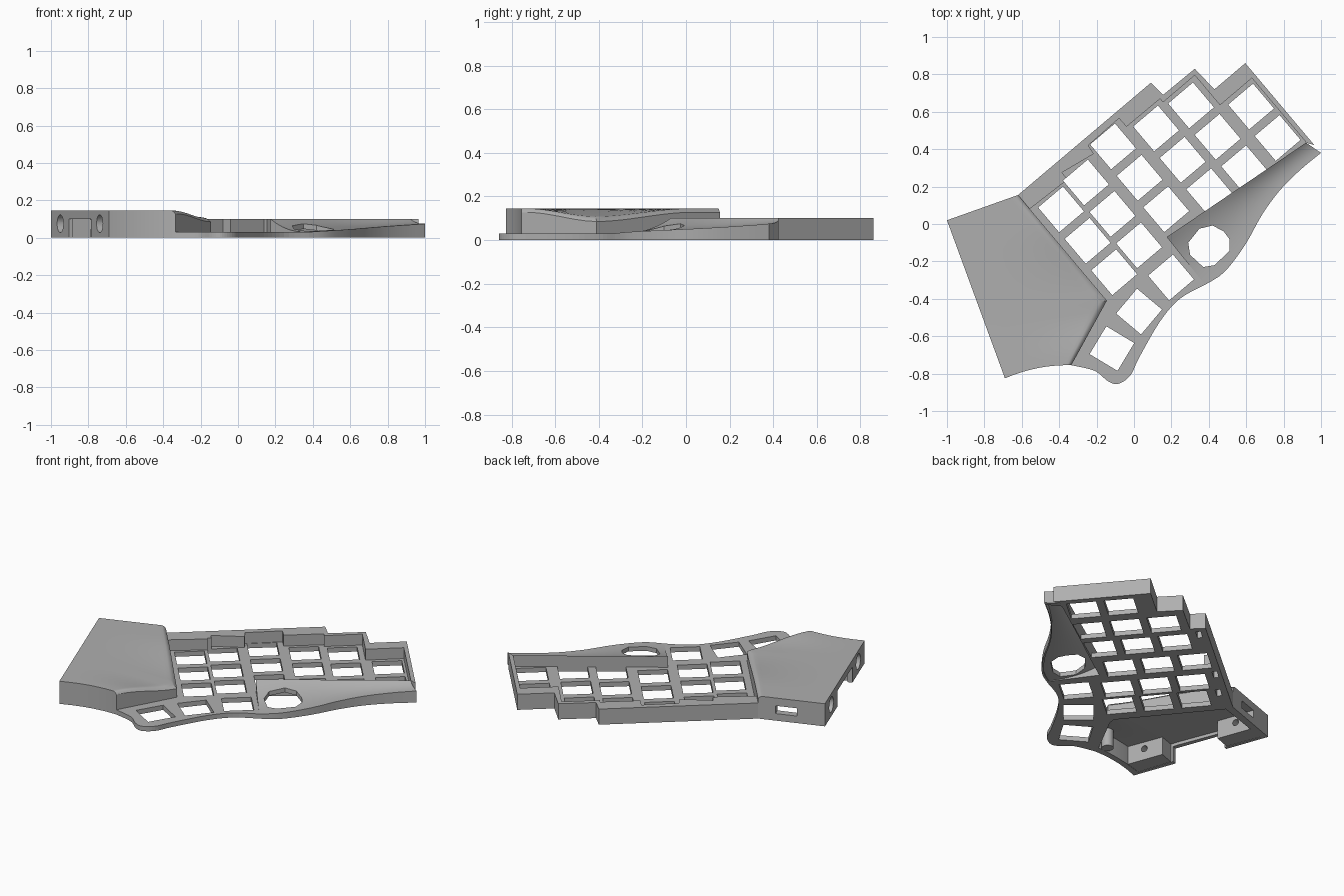
import bpy, bmesh, math
from mathutils import Vector, Matrix

cube = bpy.data.objects.get("Cube")
if cube:
    bpy.data.objects.remove(cube, do_unlink=True)

grey = bpy.data.materials.new("matte grey")
grey.use_nodes = True
grey.diffuse_color = (0.43, 0.43, 0.43, 1)
grey.node_tree.nodes["Principled BSDF"].inputs["Base Color"].default_value = (0.43, 0.43, 0.43, 1)

RIM, FLOOR, COVER = 0.10, 0.03, 0.145
TILT = math.radians(40.2)


def finish(name, bm):
    bmesh.ops.recalc_face_normals(bm, faces=bm.faces)
    mesh = bpy.data.meshes.new(name)
    bm.to_mesh(mesh)
    bm.free()
    ob = bpy.data.objects.new(name, mesh)
    mesh.materials.append(grey)
    bpy.context.collection.objects.link(ob)
    return ob


def prism(bm, pts, z0, z1):
    face = bm.faces.new([bm.verts.new((x, y, z0)) for x, y in pts])
    out = bmesh.ops.extrude_face_region(bm, geom=[face], use_keep_orig=True)
    verts = [g for g in out["geom"] if isinstance(g, bmesh.types.BMVert)]
    bmesh.ops.translate(bm, verts=verts, vec=(0, 0, z1 - z0))


def box(bm, centre, size, angle):
    m = Matrix.Translation(centre) @ Matrix.Rotation(angle, 4, "Z") @ Matrix.Diagonal((*size, 1))
    bmesh.ops.create_cube(bm, size=1, matrix=m)


def cut(target, bm):
    """Subtract the solids in bm from the target object."""
    cutter = finish("cutter", bm)
    cutter.hide_render = True
    mod = target.modifiers.new("cut", "BOOLEAN")
    mod.operation, mod.solver, mod.object = "DIFFERENCE", "EXACT", cutter
    bpy.context.view_layer.objects.active = target
    bpy.ops.object.modifier_apply(modifier=mod.name)
    bpy.data.objects.remove(cutter, do_unlink=True)


def smooth(ob):
    bpy.ops.object.select_all(action="DESELECT")
    ob.select_set(True)
    bpy.context.view_layer.objects.active = ob
    bpy.ops.object.shade_smooth_by_angle(angle=math.radians(30))


def spline(pts, s):
    """Smooth curve through the points, s from 0 to 1."""
    n = len(pts) - 1
    i = min(int(s * n), n - 1)
    t = s * n - i
    a, b, c, d = (Vector(pts[max(0, min(n, i + k))]) for k in (-1, 0, 1, 2))
    return 0.5 * (2 * b + (c - a) * t + (2 * a - 5 * b + 4 * c - d) * t**2 + (3 * b - a - 3 * c + d) * t**3)


def shell(name, f, ss, ts, margin, wall):
    """Hollow cover, open below, with its top surface given by f(s, t)."""
    bm = bmesh.new()
    ns, nt = len(ss), len(ts)
    ring = [(i, 0) for i in range(ns)] + [(ns - 1, j) for j in range(1, nt)]
    ring += [(i, nt - 1) for i in range(ns - 2, -1, -1)] + [(0, j) for j in range(nt - 2, 0, -1)]
    feet = []
    for inner in (False, True):
        m = margin if inner else 0
        grid = []
        for s in ss:
            row = []
            for t in ts:
                p = f(m + s * (1 - 2 * m), m + t * (1 - 2 * m))
                if inner:
                    p.z = max(0.004, p.z - wall)
                row.append(bm.verts.new(p))
            grid.append(row)
        for i in range(ns - 1):
            for j in range(nt - 1):
                bm.faces.new((grid[i][j], grid[i + 1][j], grid[i + 1][j + 1], grid[i][j + 1]))
        tops = [grid[i][j] for i, j in ring]
        foot = [bm.verts.new((v.co.x, v.co.y, 0)) for v in tops]
        feet.append(foot)
        for k in range(len(ring)):
            bm.faces.new((tops[k - 1], tops[k], foot[k], foot[k - 1]))
    for k in range(len(ring)):
        bm.faces.new((feet[0][k - 1], feet[0][k], feet[1][k], feet[1][k - 1]))
    return finish(name, bm)


# Corners shared between the parts
A, B, K, E, D = (Vector(p) for p in ((-1, 0.02), (-0.62, 0.155), (-0.145, -0.41), (-0.335, -0.755), (-0.69, -0.825)))
P0, P1, Q = Vector((0.175, -0.07)), Vector((0.92, 0.435)), Vector((0.38, -0.325))

# Key plate with its stepped rim
thumb_edge = [Q, (0.245, -0.4), (0.14, -0.52), (0.03, -0.71), (-0.02, -0.81), (-0.085, -0.855),
              (-0.14, -0.84), (-0.21, -0.785), E]
outline = [B, (0.09, 0.755), (0.155, 0.69), (0.325, 0.83), (0.43, 0.72), (0.595, 0.86),
           (0.965, 0.421), P1, P0]
outline += [spline(thumb_edge, i / 40) for i in range(41)] + [K]
bm = bmesh.new()
prism(bm, outline, 0, RIM)
plate = finish("key_plate", bm)

# Sunken well
well = [(-0.6, 0.047), (-0.54, 0.094), (-0.355, 0.238), (-0.385, 0.275), (-0.215, 0.375), (-0.245, 0.42),
        (-0.08, 0.565), (-0.04, 0.52), (0.14, 0.67), (0.155, 0.65), (0.325, 0.795), (0.46, 0.635),
        (0.63, 0.78), (0.921, 0.436), (0.9, 0.3), (0.5, -0.5), (0, -1), (-0.5, -0.9), (-0.6, -0.4)]
bm = bmesh.new()
prism(bm, well, FLOOR, 0.3)
cut(plate, bm)

# Key openings and underside slots
bm = bmesh.new()
columns = [(-0.39, 0.078, 3), (-0.257, 0.222, 3), (-0.112, 0.415, 3),
           (0.118, 0.511, 3), (0.305, 0.634, 3), (0.626, 0.628, 2)]
keys = [(x + 0.142 * r, y - 0.168 * r, TILT) for x, y, n in columns for r in range(n)]
keys += [(0.198, -0.286, TILT), (0.027, -0.468, math.radians(50)), (-0.118, -0.666, math.radians(59))]
for x, y, angle in keys:
    box(bm, (x, y, 0), (0.174, 0.174, 0.4), angle)
for x, y in ((-0.45, 0.228), (-0.3, 0.378), (0.07, 0.672)):
    box(bm, (x, y, 0), (0.07, 0.03, 0.12), TILT)
cut(plate, bm)

# Scooped palm wing
wing_edge = [Q, (0.485, -0.255), (0.595, -0.11), (0.685, 0.05), (0.78, 0.18), (0.89, 0.29), (1, 0.38)]


def wing(s, t):
    p = P0.lerp(P1, s).lerp(spline(wing_edge, s), t)
    low = FLOOR + 0.045 * s
    return Vector((p.x, p.y, low + (RIM - low) * (1 - t) ** 2.5))


steps = [i / 24 for i in range(25)]
palm = shell("palm_wing", wing, steps, [i / 14 for i in range(15)], 0.04, 0.028)
bm = bmesh.new()
opening = [(0.29, -0.1), (0.35, -0.025), (0.42, -0.008), (0.48, -0.04), (0.51, -0.08), (0.51, -0.145),
           (0.43, -0.22), (0.37, -0.23), (0.3, -0.165)]
prism(bm, opening, -0.1, 0.3)
cut(palm, bm)
smooth(palm)


# Controller cover, dipping towards the inner corner
def cover_top(s, t):
    turn = 0.65
    right = B.lerp(K, s / turn) if s < turn else K.lerp(E, (s - turn) / (1 - turn))
    p = A.lerp(D, s).lerp(right, t)
    near = max(0, 1 - abs(s - turn) / (0.5 if s < turn else 0.32))
    dip = near * near * (3 - 2 * near)
    edge = max(0, (t - 0.94) / 0.06)
    z = COVER - 0.042 * dip * t**2 - 0.018 * edge**2
    return Vector((p.x, p.y + 0.08 * t * (1 - t) * s**4, z))


cover_steps = [i / 20 for i in range(21)]
cover = shell("controller_cover", cover_top, cover_steps,
              [i / 10 for i in range(10)] + [0.94, 0.96, 0.98, 1], 0.045, 0.025)

# Connector blocks at both ends of the cover's open side
along = (D - A).normalized()
inward = Vector((-along.y, along.x))
side = math.atan2(along.y, along.x)
length = (D - A).length


def at(s, depth, z):
    p = A + along * (s * length) + inward * depth
    return Vector((p.x, p.y, z))


parts = [cover]
for name, s in (("back_connector_block", 0.155), ("front_connector_block", 0.845)):
    bm = bmesh.new()
    box(bm, at(s, 0.066, 0.063), (0.25, 0.122, 0.122), side)
    parts.append(finish(name, bm))


def bores(bm, radius, depth):
    for s in (0.16, 0.84):
        m = Matrix.Translation(at(s, 0, 0.075)) @ Matrix.Rotation(side, 4, "Z") @ Matrix.Rotation(math.pi / 2, 4, "X")
        bmesh.ops.create_cone(bm, cap_ends=True, segments=32, radius1=radius, radius2=radius,
                              depth=2 * depth, matrix=m)


for part in parts:
    # Cable gap, cable port and stepped bores
    bm = bmesh.new()
    box(bm, at(0.5, 0, 0), (0.38 * length, 0.12, 0.2), side)
    port = B.lerp(A, 0.42)
    box(bm, (port.x, port.y, 0.07), (0.13, 0.12, 0.05), math.atan2(B.y - A.y, B.x - A.x))
    bores(bm, 0.048, 0.05)
    cut(part, bm)
    bm = bmesh.new()
    bores(bm, 0.02, 0.2)
    cut(part, bm)
smooth(cover)

# Screw post under the cover
bm = bmesh.new()
bmesh.ops.create_cone(bm, cap_ends=True, segments=24, radius1=0.035, radius2=0.035, depth=0.118,
                      matrix=Matrix.Translation((-0.37, -0.68, 0.06)))
smooth(finish("screw_post", bm))
